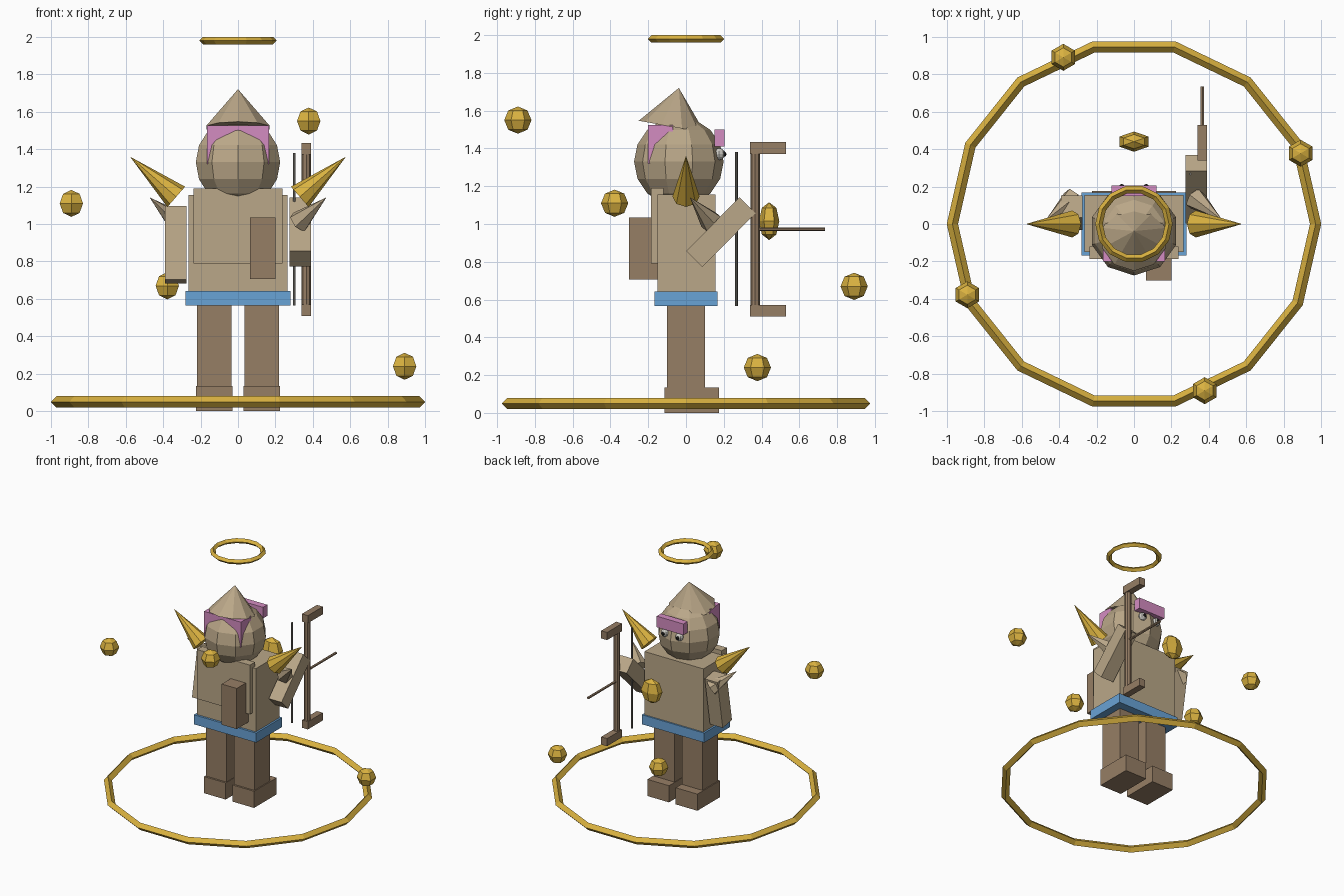
import bpy
import math
from mathutils import Vector

cube = bpy.data.objects.get("Cube")
if cube:
    bpy.data.objects.remove(cube, do_unlink=True)


def material(name, *rgb):
    """Flat material from 8-bit display values, stored as linear."""
    lin = [((c / 255 + 0.055) / 1.055) ** 2.4 for c in rgb] + [1]
    m = bpy.data.materials.new(name)
    m.use_nodes = True
    m.diffuse_color = lin
    m.node_tree.nodes["Principled BSDF"].inputs["Base Color"].default_value = lin
    return m


TAN = material("tan cloth", 186, 167, 136)
BROWN = material("brown leather", 150, 126, 101)
BLUE = material("blue sash", 105, 163, 214)
PINK = material("pink cloth", 212, 140, 193)
GOLD = material("gold", 218, 178, 64)
GREY = material("grey cord", 130, 127, 120)
EYE = material("eye white", 205, 203, 196)
DARK = material("dark pupil", 30, 28, 26)


def finish(name, mat):
    ob = bpy.context.object
    ob.name = name
    ob.data.name = name
    ob.data.materials.append(mat)
    return ob


def box(name, mat, x, y, z):
    """Box spanning the given (min, max) ranges."""
    spans = (x, y, z)
    bpy.ops.mesh.primitive_cube_add(size=1, location=[sum(s) / 2 for s in spans])
    ob = finish(name, mat)
    ob.scale = [s[1] - s[0] for s in spans]
    return ob


def ball(name, mat, loc, scale, segs=6, rings=4):
    bpy.ops.mesh.primitive_uv_sphere_add(segments=segs, ring_count=rings, radius=1, location=loc)
    ob = finish(name, mat)
    ob.scale = scale
    return ob


def cone(name, mat, base, tip, r1, r2=0, sides=8):
    """Cone or rod from base to tip."""
    a, b = Vector(base), Vector(tip)
    bpy.ops.mesh.primitive_cone_add(vertices=sides, radius1=r1, radius2=r2,
                                    depth=(b - a).length, location=(a + b) / 2)
    ob = finish(name, mat)
    ob.rotation_euler = (b - a).to_track_quat("Z", "Y").to_euler()
    return ob


def ring(name, z, major, minor):
    bpy.ops.mesh.primitive_torus_add(major_segments=14, minor_segments=4, location=(0, 0, z),
                                     major_radius=major, minor_radius=minor)
    return finish(name, GOLD)


# Floor ring, halo and the floating orbs
ring("floor_ring", 0.05, 0.97, 0.03)
ring("halo", 1.98, 0.187, 0.02)
for i, z in enumerate((0.24, 0.67, 1.11, 1.55)):
    turn = math.radians(23 + 90 * i)
    ball("orb", GOLD, (0.967 * math.cos(turn), 0.967 * math.sin(turn), z), (0.072,) * 3)
ball("chest_gem", GOLD, (0, 0.44, 1.015), (0.09, 0.054, 0.1))

# Torso, back plate, pack and belt
box("torso", TAN, (-0.265, 0.265), (-0.15, 0.155), (0.63, 1.155))
box("back_plate", TAN, (-0.237, 0.237), (-0.186, -0.12), (0.79, 1.19))
box("back_pack", BROWN, (0.065, 0.2), (-0.302, -0.15), (0.705, 1.035))
box("belt", BLUE, (-0.28, 0.28), (-0.167, 0.167), (0.565, 0.642))

# Legs, feet, shoulder spikes and elbow thorns on both sides
for s, side in ((-1, "right"), (1, "left")):
    box(side + "_leg", BROWN, sorted((0.034 * s, 0.218 * s)), (-0.1, 0.1), (0.1, 0.57))
    box(side + "_foot", BROWN, sorted((0.03 * s, 0.225 * s)), (-0.115, 0.175), (0, 0.135))
    cone(side + "_shoulder_spike", GOLD, (0.33 * s, 0, 1.145), (0.577 * s, 0, 1.36), 0.072)
    cone(side + "_shoulder_thorn", TAN, (0.325 * s, 0.135, 1.01), (0.472 * s, 0.02, 1.142), 0.062, sides=6)

# Arms: one hanging slightly back, one reaching out to the bow
for name, s, y, z, tilt in (("right_arm", -1, 0.06, 0.89, -0.17),
                            ("left_arm", 1, 0.185, 0.957, -0.78)):
    arm = box(name, TAN, sorted((0.275 * s, 0.39 * s)), (y - 0.06, y + 0.06), (z - 0.2, z + 0.2))
    arm.rotation_euler.x = tilt

# Head, pointed hat and cloth band
ball("head", TAN, (0, -0.038, 1.33), (0.237,) * 3, 10, 8)
cone("hat", TAN, (0, -0.075, 1.515), (0, -0.038, 1.72), 0.178, sides=10)
box("hood_band", PINK, (-0.165, 0.165), (-0.2, -0.07), (1.32, 1.525))
box("brow_band", PINK, (-0.12, 0.12), (0.15, 0.205), (1.41, 1.5))
for s in (-1, 1):
    ball("eye", EYE, (0.065 * s, 0.175, 1.37), (0.032,) * 3, 8, 6)
    ball("pupil", DARK, (0.065 * s, 0.2, 1.37), (0.014,) * 3, 8, 6)

# Bow with its limbs, string and arrow
cone("bow_stave", BROWN, (0.365, 0.366, 0.53), (0.365, 0.366, 1.4), 0.025, 0.025)
for z in (0.54, 1.402):
    box("bow_limb", BROWN, (0.338, 0.391), (0.338, 0.53), (z - 0.031, z + 0.031))
cone("bow_string", GREY, (0.3, 0.267, 0.565), (0.3, 0.267, 1.38), 0.007, 0.007, sides=6)
cone("arrow", BROWN, (0.365, 0.37, 0.972), (0.365, 0.735, 0.972), 0.01, 0.01, sides=6)
